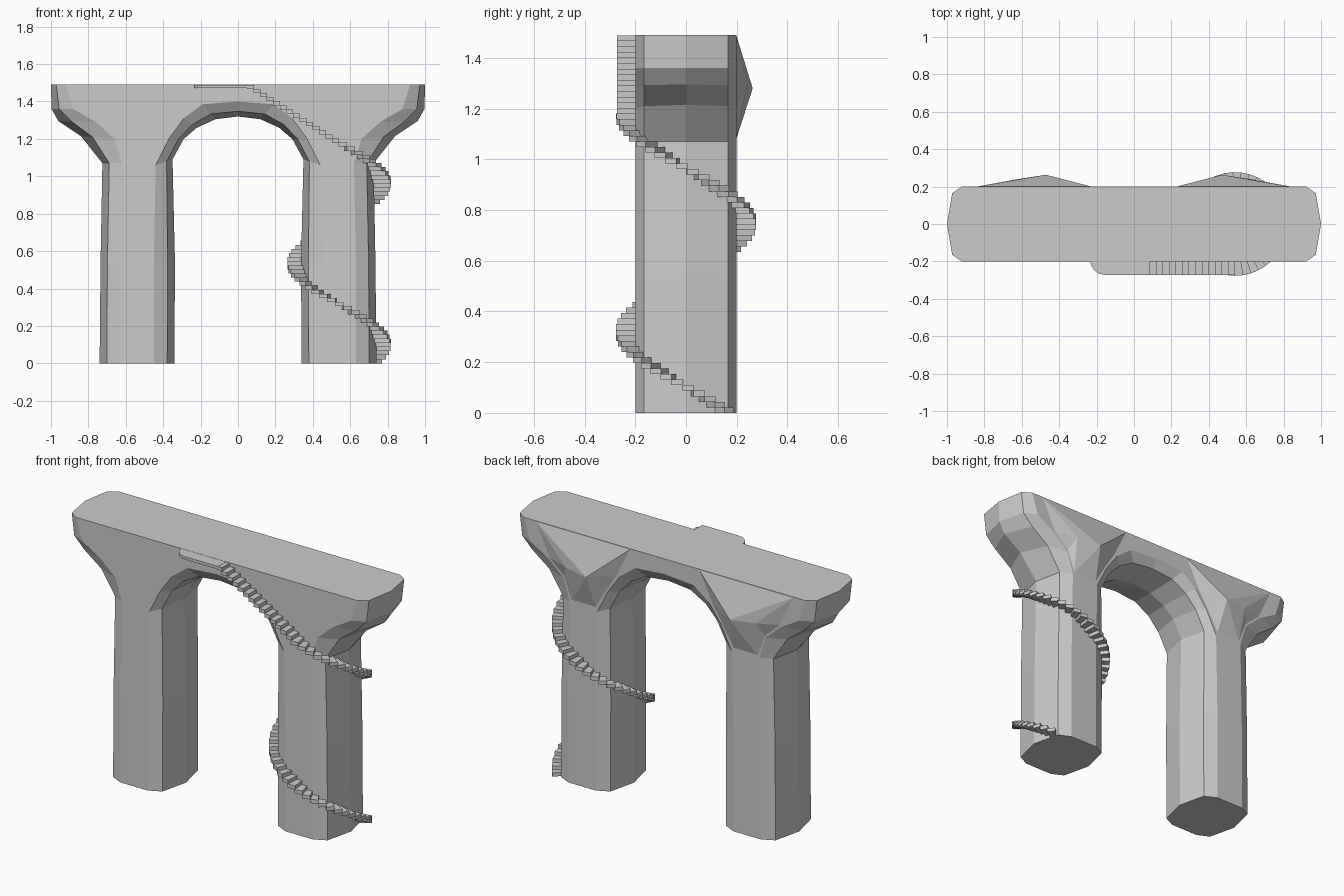
import bpy, bmesh, math

if "Cube" in bpy.data.objects:
    bpy.data.objects.remove(bpy.data.objects["Cube"])


def finish(bm, name, mirror=False):
    bmesh.ops.remove_doubles(bm, verts=bm.verts, dist=1e-5)
    bmesh.ops.recalc_face_normals(bm, faces=bm.faces)
    me = bpy.data.meshes.new(name)
    bm.to_mesh(me)
    bm.free()
    ob = bpy.data.objects.new(name, me)
    bpy.context.collection.objects.link(ob)
    if mirror:
        m = ob.modifiers.new("mirror", 'MIRROR')
        m.use_clip = True
    return ob


def prism(bm, outline, z0, z1):
    lo = [bm.verts.new((x, y, z0)) for x, y in outline]
    hi = [bm.verts.new((x, y, z1)) for x, y in outline]
    n = len(lo)
    bm.faces.new(lo)
    bm.faces.new(hi)
    for i in range(n):
        j = (i + 1) % n
        bm.faces.new((lo[i], lo[j], hi[j], hi[i]))


# Paths (x, z): crest = middle of a side, rim = where it meets the flat front/back
IN_CREST = [(.34, 0), (.337, .54), (.35, 1.09), (.29, 1.2), (.22, 1.26), (.12, 1.305), (0, 1.32)]
IN_RIM = [(.45, 0), (.45, .54), (.44, 1.06), (.37, 1.2), (.29, 1.31), (.19, 1.385), (0, 1.40)]
OUT_CREST = [(.74, 0), (.735, .54), (.725, 1.07), (.84, 1.215), (.96, 1.295), (.997, 1.36), (1, 1.49)]
OUT_RIM = [(.63, 0), (.63, .54), (.62, 1.07), (.66, 1.2), (.76, 1.29), (.88, 1.36), (.92, 1.49)]
SECTION = [(-.2, 0), (-.165, .65), (0, 1), (.165, .65), (.2, 0)]


def strip(bm, crest, rim):
    rings = []
    for (cx, cz), (rx, rz) in zip(crest, rim):
        rings.append([bm.verts.new((rx + (cx - rx) * w, y, rz + (cz - rz) * w))
                      for y, w in SECTION])
    for a, b in zip(rings, rings[1:]):
        for i in range(len(SECTION) - 1):
            bm.faces.new((a[i], a[i + 1], b[i + 1], b[i]))
    return rings


# Pillars, arch and deck as one mirrored body
bm = bmesh.new()
inner = strip(bm, IN_CREST, IN_RIM)
outer = strip(bm, OUT_CREST, OUT_RIM)
top_mid = [bm.verts.new((0, y, 1.49)) for y in (-.2, .2)]
for side, t in ((0, top_mid[0]), (-1, top_mid[1])):
    bm.faces.new([r[side] for r in inner] + [t] + [r[side] for r in reversed(outer)])
bm.faces.new([top_mid[1], top_mid[0]] + outer[-1])
bm.faces.new(inner[0] + outer[0][::-1])
finish(bm, "arch_body", True)

# Bulge behind each pillar head
bm = bmesh.new()
edge = [(.45, 1.08), (.38, 1.2), (.31, 1.31), (.22, 1.49), (.85, 1.49),
        (.76, 1.3), (.66, 1.21), (.61, 1.08)]
ring = [bm.verts.new((x, .198, z)) for x, z in edge]
peak = bm.verts.new((.47, .263, 1.28))
side = bm.verts.new((.62, .24, 1.29))
for a, b in zip(ring[:5], ring[1:5]):
    bm.faces.new((a, b, peak))
bm.faces.new((ring[4], side, peak))
for a, b in zip(ring[4:], ring[5:]):
    bm.faces.new((a, b, side))
bm.faces.new((ring[7], peak, side))
bm.faces.new((ring[7], ring[0], peak))
finish(bm, "back_bulge", True)

# Spiral steps, then straight steps along the front
bm = bmesh.new()
CX, R0, R1, N = .54, .18, .277, 54
TURN = math.radians(493) / N
RISE = 1.18 / N
for i in range(N):
    a = math.radians(43) - i * TURN
    b = a - TURN * 1.05
    pts = [(CX + r * math.cos(t), r * math.sin(t))
           for r, t in ((R0, a), (R1, a), (R1, b), (R0, b))]
    prism(bm, pts, i * RISE, (i + 1) * RISE)
M = 14
run, rise = .49 / M, .31 / M
for i in range(M):
    x = CX - i * run
    z = 1.18 + i * rise
    prism(bm, [(x, -.195), (x, -.272), (x - run * 1.05, -.272), (x - run * 1.05, -.195)],
          z, min(z + rise, 1.488))
finish(bm, "stair_steps")

# Landing with rounded end
bm = bmesh.new()
corner = [(-.155 - .08 * math.sin(t), -.192 - .08 * math.cos(t))
          for t in (math.radians(d) for d in (0, 22, 45, 68, 90))]
prism(bm, [(.06, -.195), (.06, -.272)] + corner + [(-.235, -.195)], 1.472, 1.489)
finish(bm, "landing")
